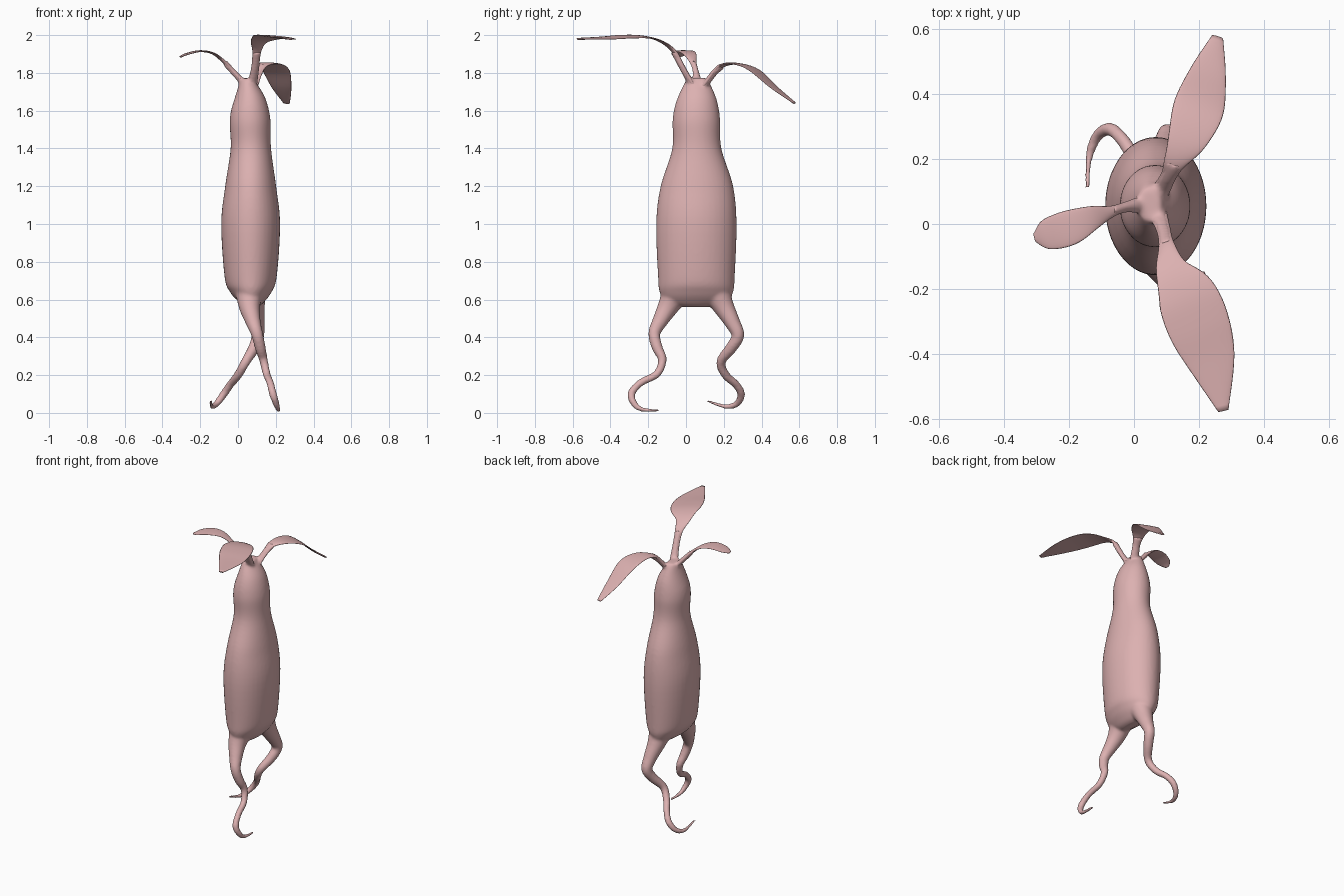
import bpy, bmesh, math
from mathutils import Vector

cube = bpy.data.objects.get("Cube")
if cube:
    bpy.data.objects.remove(cube, do_unlink=True)

skin = bpy.data.materials.new("dusty_pink")
skin.use_nodes = True
COLOUR = (0.72, 0.44, 0.44, 1)
skin.diffuse_color = COLOUR
skin.node_tree.nodes["Principled BSDF"].inputs["Base Color"].default_value = COLOUR


def spline(rows, steps):
    """Smooth curve through rows of numbers (position and radii together)."""
    out = []
    for i in range(len(rows) - 1):
        a, b, c, d = (rows[max(0, min(len(rows) - 1, i + k))] for k in (-1, 0, 1, 2))
        for s in range(steps):
            t = s / steps
            out.append([0.5 * (2 * q + (r - p) * t + (2 * p - 5 * q + 4 * r - w) * t * t
                               + (3 * q - p - 3 * r + w) * t ** 3)
                        for p, q, r, w in zip(a, b, c, d)])
    out.append(list(rows[-1]))
    return out


def loft(bm, rows, side=(1, 0, 0), sides=24, steps=6):
    """Closed tube of elliptical rings; rows are x, y, z, width, thickness."""
    rows = spline(rows, steps)
    pts = [Vector(r[:3]) for r in rows]
    side = Vector(side)
    rings = []
    for i, (p, r) in enumerate(zip(pts, rows)):
        t = (pts[min(i + 1, len(pts) - 1)] - pts[max(i - 1, 0)]).normalized()
        u = (side - t * side.dot(t)).normalized()
        v = t.cross(u)
        rings.append([bm.verts.new(p + u * r[3] * math.cos(a) + v * r[4] * math.sin(a))
                      for a in (math.tau * k / sides for k in range(sides))])
    for lo, hi in zip(rings, rings[1:]):
        for k in range(sides):
            n = (k + 1) % sides
            bm.faces.new((lo[k], lo[n], hi[n], hi[k]))
    bm.faces.new(rings[0][::-1])
    bm.faces.new(rings[-1])


def finish(bm, name):
    bmesh.ops.recalc_face_normals(bm, faces=bm.faces)
    for f in bm.faces:
        f.smooth = True
    mesh = bpy.data.meshes.new(name)
    bm.to_mesh(mesh)
    bm.free()
    mesh.materials.append(skin)
    obj = bpy.data.objects.new(name, mesh)
    bpy.context.collection.objects.link(obj)
    return obj


# Leaves: side direction, then rows of x, y, z, half width (stalk to tip)
leaves = {
    "front_leaf": ((0.92, 0.4, -0.08), [
        (.07, .04, 1.72, .03), (.09, -.015, 1.82, .022), (.1, -.065, 1.915, .025),
        (.115, -.135, 1.968, .05), (.16, -.215, 1.99, .09), (.198, -.31, 1.992, .097),
        (.237, -.42, 1.985, .075), (.275, -.575, 1.98, .016)]),
    "back_leaf": ((0.92, -0.38, 0), [
        (.075, .09, 1.72, .03), (.105, .145, 1.795, .024), (.125, .19, 1.838, .034),
        (.165, .265, 1.848, .062), (.2, .36, 1.815, .078), (.23, .47, 1.72, .055),
        (.257, .575, 1.64, .018)]),
    "right_leaf": ((0.25, -0.97, 0), [
        (.035, .06, 1.74, .03), (-.025, .052, 1.805, .016), (-.07, .038, 1.855, .018),
        (-.13, .018, 1.902, .038), (-.2, -.012, 1.915, .054), (-.27, -.033, 1.9, .046),
        (-.305, -.042, 1.885, .014)]),
}

# Body, from the underside to the crown: z, x centre, y centre, x radius, y radius
body_rows = [
    (.565, .06, .055, .03, .1), (.59, .065, .055, .07, .165), (.64, .067, .055, .11, .195),
    (.72, .067, .055, .138, .203), (1, .067, .055, .156, .213), (1.2, .067, .058, .135, .192),
    (1.4, .068, .057, .107, .13), (1.55, .064, .055, .108, .126), (1.65, .062, .058, .087, .108),
    (1.74, .05, .06, .048, .07), (1.772, .047, .06, .036, .05)]

# Root legs: x, y, z, radius
front_leg = [
    (.062, -.03, .68, .085), (.06, -.09, .57, .058), (.078, -.135, .49, .042),
    (.1, -.168, .42, .032), (.118, -.152, .345, .029), (.135, -.125, .28, .023),
    (.152, -.155, .205, .021), (.17, -.24, .16, .02), (.185, -.29, .1, .021),
    (.205, -.268, .04, .017), (.213, -.22, .016, .012), (.216, -.14, .014, .008)]
back_leg = [
    (.075, .14, .68, .085), (.085, .195, .57, .058), (.1, .245, .48, .042),
    (.105, .275, .41, .034), (.085, .24, .345, .031), (.04, .185, .27, .025),
    (.0, .21, .2, .023), (-.04, .265, .15, .021), (-.075, .292, .1, .021),
    (-.112, .272, .05, .018), (-.135, .22, .033, .014), (-.142, .165, .045, .01),
    (-.144, .11, .065, .008)]

bm = bmesh.new()
loft(bm, [(x, y, z, rx, ry) for z, x, y, rx, ry in body_rows], sides=40)
for leg in (front_leg, back_leg):
    loft(bm, [(*row, row[3]) for row in leg])
# Stalk roots flow out of the crown
for side, rows in leaves.values():
    loft(bm, [(*row, .017) for row in rows[:3]], side)
body = finish(bm, "body_and_legs")
remesh = body.modifiers.new("fuse", 'REMESH')
remesh.mode = 'VOXEL'
remesh.voxel_size = 0.008
remesh.use_smooth_shade = True
blend = body.modifiers.new("blend", 'SMOOTH')
blend.factor = 0.5
blend.iterations = 10

# Thin leaf blades
for name, (side, rows) in leaves.items():
    bm = bmesh.new()
    thick = [.015, .012, .01] + [.005] * (len(rows) - 3)
    loft(bm, [(*row, t) for row, t in zip(rows, thick)], side)
    finish(bm, name)
